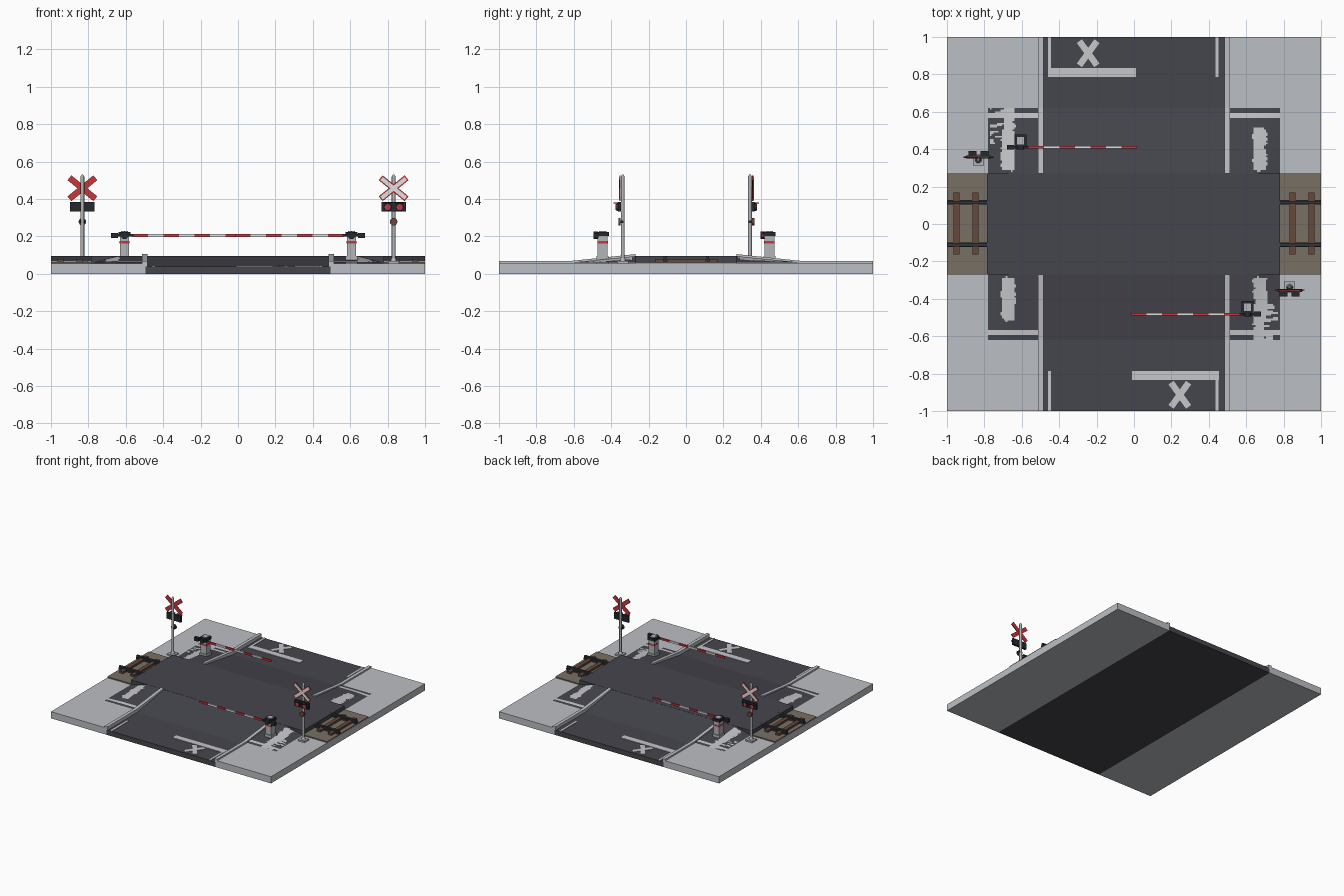
import bpy, bmesh, math
from mathutils import Vector, Matrix, noise

cube = bpy.data.objects.get("Cube")
if cube:
    bpy.data.objects.remove(cube, do_unlink=True)


def material(name, r, g, b):
    m = bpy.data.materials.new(name)
    m.use_nodes = True
    m.diffuse_color = (r, g, b, 1)
    m.node_tree.nodes["Principled BSDF"].inputs["Base Color"].default_value = (r, g, b, 1)
    return m


ASPHALT = material("asphalt", .06, .06, .075)
CONCRETE = material("pale concrete", .5, .52, .55)
PAINT = material("road paint", .56, .57, .59)
BALLAST = material("ballast brown", .19, .16, .125)
TIMBER = material("tie timber", .13, .065, .045)
STEEL = material("rail steel", .032, .035, .042)
BLACK = material("black metal", .02, .021, .027)
GREY = material("grey metal", .45, .46, .48)
RED = material("signal red", .6, .035, .04)
WHITE = material("sign white", .75, .75, .75)


def finish(name, bm, mats, smooth=False):
    bmesh.ops.recalc_face_normals(bm, faces=bm.faces)
    mesh = bpy.data.meshes.new(name)
    bm.to_mesh(mesh)
    bm.free()
    for m in mats:
        mesh.materials.append(m)
    ob = bpy.data.objects.new(name, mesh)
    bpy.context.collection.objects.link(ob)
    if smooth:
        bpy.ops.object.select_all(action='DESELECT')
        ob.select_set(True)
        bpy.context.view_layer.objects.active = ob
        bpy.ops.object.shade_smooth_by_angle()
    return ob


def box(name, xs, ys, zs, mat):
    """Box between two corners given as ranges."""
    bm = bmesh.new()
    bmesh.ops.create_cube(bm, size=1)
    for v in bm.verts:
        v.co = [r[0] if c < 0 else r[1] for c, r in zip(v.co, (xs, ys, zs))]
    return finish(name, bm, [mat])


def block(name, c, s, mat):
    return box(name, *[(a - b / 2, a + b / 2) for a, b in zip(c, s)], mat)


def bar(name, c, size, rot, mat):
    """Box turned about its own centre."""
    ob = block(name, (0, 0, 0), size, mat)
    ob.data.transform(Matrix.Translation(c) @ rot)
    return ob


def rod(name, c, r, length, axis, mat, r2=None):
    bm = bmesh.new()
    rot = Vector((0, 0, 1)).rotation_difference(Vector(axis)).to_matrix().to_4x4()
    bmesh.ops.create_cone(bm, cap_ends=True, segments=20, radius1=r, radius2=r if r2 is None else r2,
                          depth=length, matrix=Matrix.Translation(c) @ rot)
    return finish(name, bm, [mat], True)


def extrude_x(name, profile, x0, x1, mat):
    bm = bmesh.new()
    face = bm.faces.new([bm.verts.new((x0, y, z)) for y, z in profile])
    out = bmesh.ops.extrude_face_region(bm, geom=[face])
    bmesh.ops.translate(bm, vec=(x1 - x0, 0, 0),
                        verts=[g for g in out["geom"] if isinstance(g, bmesh.types.BMVert)])
    return finish(name, bm, [mat])


# Ground: road with ramps up to the crossing deck, and pavements
EDGE, RAMP, DECK, ROAD_Z, WALK_Z, TOP = .495, .62, .27, .04, .055, .095
half = [(1, 0), (1, ROAD_Z), (RAMP, ROAD_Z), (DECK, TOP - .001)]
extrude_x("road", half + [(-y, z) for y, z in reversed(half)], -EDGE, EDGE, ASPHALT)
box("crossing_deck", (-.785, .78), (-DECK, DECK), (.05, TOP), ASPHALT)


# Sloped asphalt aprons beside the road, with worn paint chosen by region
def apron(name, sx, sy, flared):
    bm = bmesh.new()
    nx, ny = 30, 40
    rows = []
    for j in range(ny + 1):
        row = []
        for i in range(nx + 1):
            x, y = .5 + .28 * i / nx, DECK + .35 * j / ny
            rise = (RAMP - y) / (RAMP - DECK) * min(1, max(0, (.78 - x) / .14))
            row.append(bm.verts.new((sx * x, sy * y, WALK_Z + .004 + .035 * rise)))
        rows.append(row)
    for j in range(ny):
        for i in range(nx):
            f = bm.faces.new((rows[j][i], rows[j][i + 1], rows[j + 1][i + 1], rows[j + 1][i]))
            c = f.calc_center_median()
            x, y = abs(c.x), abs(c.y)
            rag = .014 * noise.noise(c * 45)
            stripe = abs(y - .583) < .012
            blotch = abs(x - .673 + rag) < .035 and .285 < y + rag < .515
            flare = flared and y > .43 and .64 < x + rag < .77 and (
                x < .7 or noise.noise(Vector((c.x * 12, c.y * 60, sx))) > .05)
            f.material_index = int(stripe or blotch or flare)
    finish(name, bm, [ASPHALT, PAINT])


for sx, side in ((1, "left"), (-1, "right")):
    span = lambda a, b: tuple(sorted((sx * a, sx * b)))
    box(side + "_pavement", span(EDGE, 1), (-1, 1), (0, WALK_Z), CONCRETE)
    box(side + "_ballast", span(.7, .999), (-DECK, DECK), (.03, .064), BALLAST)
    for x in (.847, .948):
        box(side + "_tie", span(x - .016, x + .016), (-.162, .168), (.05, .08), TIMBER)
    for y in (-.11, .115):
        block(side + "_rail_foot", (sx * .875, y, .073), (.25, .024, .014), STEEL)
        block(side + "_rail_web", (sx * .875, y, .082), (.25, .008, .02), STEEL)
        block(side + "_rail_head", (sx * .875, y, .09), (.25, .018, .01), STEEL)
    for sy, end in ((-1, "front"), (1, "back")):
        apron(f"{end}_{side}_apron", sx, sy, sx * sy < 0)
        curb = [(1, .03), (1, .068), (RAMP, .068), (DECK, .105), (DECK, .03)]
        extrude_x(f"{end}_{side}_curb", [(sy * y, z) for y, z in curb],
                  sx * .485, sx * .512, CONCRETE)

# Road markings: edge lines, stop lines and crossed strokes
PZ = (ROAD_Z - .001, ROAD_Z + .004)
for sy, end in ((-1, "front"), (1, "back")):
    ys = tuple(sorted((sy * .785, sy)))
    for x in (-.453, .443):
        box(end + "_edge_line", (x - .008, x + .008), ys, PZ, PAINT)
    box(end + "_stop_line", tuple(sorted((sy * .01, -sy * .455))),
        tuple(sorted((sy * .787, sy * .835))), PZ, PAINT)
    for k, a in enumerate((-1, 1)):
        bar(end + "_cross_mark", (-sy * .245, sy * .913, ROAD_Z + .0015 + .0005 * k),
            (.034, .16, .005), Matrix.Rotation(a * math.radians(36), 4, 'Z'), PAINT)


# Barrier gates: cabinet, hub, striped arm and counterweight
def gate(name, sx, y):
    x = sx * .607
    block(name + "_base", (x, y, .075), (.065, .065, .04), GREY)
    block(name + "_cabinet", (x, y, .14), (.05, .054, .13), GREY)
    block(name + "_band", (x, y, .168), (.052, .056, .013), RED)
    block(name + "_cap", (x, y, .213), (.064, .066, .022), BLACK)
    block(name + "_cap_lid", (x, y, .226), (.038, .04, .005), GREY)
    arm_y, z = y - .036, .205
    rod(name + "_hub", (x, arm_y, z), .02, .024, (0, 1, 0), BLACK)
    block(name + "_lever", (sx * .61, arm_y, z), (.1, .012, .014), BLACK)
    block(name + "_counterweight", (sx * .661, arm_y, z), (.038, .026, .028), BLACK)
    n, start, end = 7, .565, -.015
    step = (start - end) / n
    for i in range(n):
        block(name + "_arm_stripe", (sx * (start - step * (i + .5)), arm_y, z),
              (step, .012, .015), WHITE if i % 2 else RED)


gate("front_gate", 1, -.446)
gate("back_gate", -1, .446)


# Warning signals: pole, crossed boards, lamp box and bell
def signal(name, x, y, s):
    """s is the facing direction along y."""
    block(name + "_foot", (x, y, .06), (.06, .06, .014), GREY)
    rod(name + "_collar", (x, y, .075), .018, .02, (0, 0, 1), GREY, .011)
    rod(name + "_pole", (x, y, .29), .01, .46, (0, 0, 1), GREY)
    rod(name + "_pole_cap", (x, y, .525), .01, .01, (0, 0, 1), GREY, .004)
    for k, a in enumerate((-1, 1)):
        turn = Matrix.Rotation(a * math.radians(39), 4, 'Y')
        d = .0015 * k
        bar(name + "_board", (x, y + s * (.014 + d), .457), (.178, .006, .033), turn, RED)
        bar(name + "_board_face", (x, y + s * (.018 + d), .457), (.166, .004, .021), turn, WHITE)
    block(name + "_lamp_box", (x, y + s * .017, .358), (.13, .016, .052), BLACK)
    for dx in (-.032, .032):
        block(name + "_visor", (x + dx, y + s * .034, .378), (.044, .03, .005), BLACK)
        rod(name + "_lamp_rim", (x + dx, y + s * .028, .356), .021, .012, (0, 1, 0), BLACK)
        rod(name + "_lamp", (x + dx, y + s * .034, .356), .016, .008, (0, 1, 0), RED)
    block(name + "_bell_bracket", (x, y + s * .008, .278), (.03, .026, .014), BLACK)
    rod(name + "_bell", (x, y + s * .018, .278), .02, .012, (0, 1, 0), TIMBER)


signal("front_signal", .832, -.338, -1)
signal("back_signal", -.832, .342, 1)
